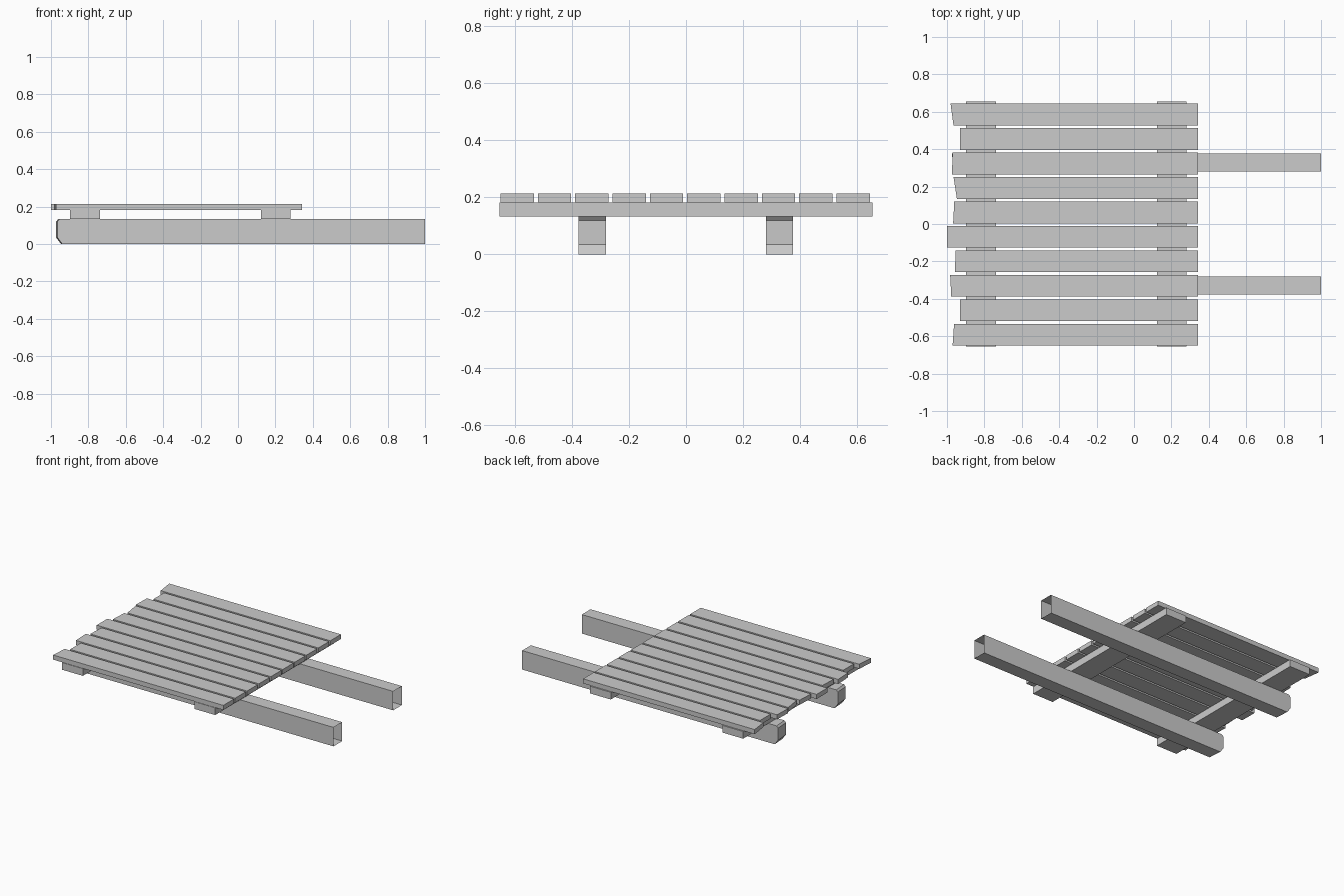
import bpy
import bmesh

cube = bpy.data.objects.get("Cube")
if cube:
    bpy.data.objects.remove(cube, do_unlink=True)

grey = bpy.data.materials.new("plain grey")
grey.use_nodes = True
grey.diffuse_color = (0.6, 0.6, 0.6, 1)
grey.node_tree.nodes["Principled BSDF"].inputs["Base Color"].default_value = (0.6, 0.6, 0.6, 1)


def prism(name, profile, y0, y1, skew=0.0, open_end=False):
    """Extrude an xz profile from y0 to y1; skew shifts the -x end at y1."""
    bm = bmesh.new()
    mid = sum(x for x, z in profile) / len(profile)
    front = [bm.verts.new((x, y0, z)) for x, z in profile]
    back = [bm.verts.new((x + (skew if x < mid else 0), y1, z)) for x, z in profile]
    bm.faces.new(front)
    bm.faces.new(back[::-1])
    n = len(profile)
    for i in range(n):
        j = (i + 1) % n
        bm.faces.new((front[i], back[i], back[j], front[j]))
    bmesh.ops.recalc_face_normals(bm, faces=bm.faces)
    if open_end:
        end = [f for f in bm.faces if f.normal.x > 0.9]
        bmesh.ops.delete(bm, geom=end, context='FACES_ONLY')
    mesh = bpy.data.meshes.new(name)
    bm.to_mesh(mesh)
    bm.free()
    mesh.materials.append(grey)
    obj = bpy.data.objects.new(name, mesh)
    bpy.context.collection.objects.link(obj)
    return obj


def box_profile(x0, x1, z0, z1):
    return [(x0, z0), (x1, z0), (x1, z1), (x0, z1)]


# Two long hollow beams, open at +x, trimmed corners at -x
beam = [(-0.94, 0), (1, 0), (1, 0.132), (-0.955, 0.132), (-0.966, 0.119), (-0.966, 0.035)]
for side, y in (("right", -0.329), ("left", 0.328)):
    prism("long_beam_" + side, beam, y - 0.048, y + 0.048, -0.007, True)

# Two cross beams under the deck
for name, x in (("outer", -0.818), ("inner", 0.202)):
    prism("cross_beam_" + name, box_profile(x - 0.08, x + 0.08, 0.132, 0.182), -0.654, 0.654)

# Deck planks from front to back: ragged end x and its skew
ends = [(-0.97, 0.008), (-0.93, 0), (-0.977, -0.006), (-0.958, 0.005), (-1.0, 0),
        (-0.967, 0.006), (-0.947, -0.018), (-0.973, 0.003), (-0.93, 0), (-0.965, -0.016)]
for i, (x, skew) in enumerate(ends):
    y = -0.592 + 0.1309 * i
    prism(f"deck_plank_{i + 1}", box_profile(x, 0.342, 0.182, 0.214), y - 0.0585, y + 0.0585, skew)
